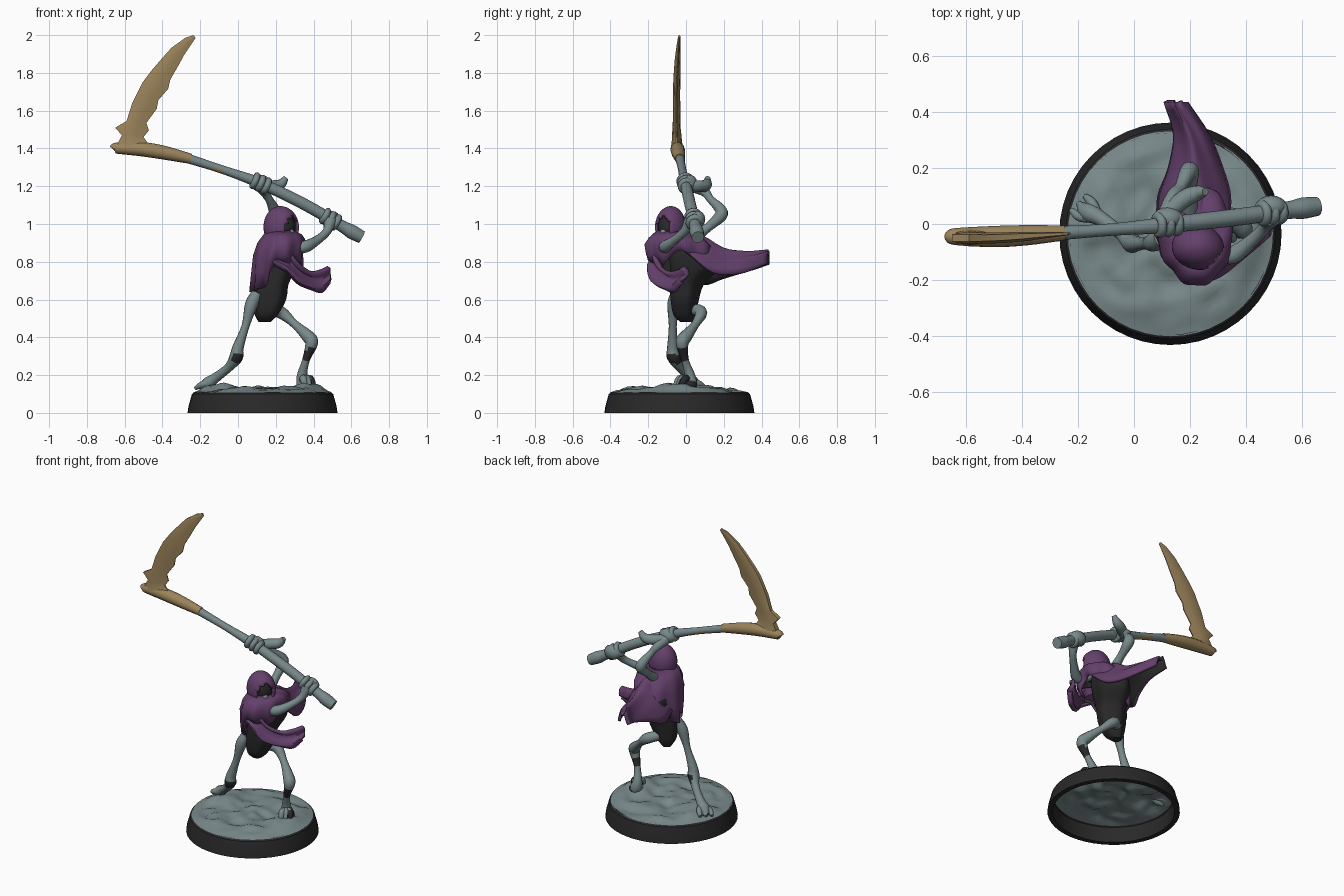
import bpy, bmesh, math
from mathutils import Vector, noise


def material(name, rgb):
    m = bpy.data.materials.new(name)
    m.diffuse_color = (*rgb, 1)
    return m


BONE = material("grey_bone", (0.19, 0.25, 0.255))
DARK = material("black", (0.022, 0.022, 0.022))
CLOTH = material("purple_cloth", (0.13, 0.052, 0.15))
BRASS = material("old_brass", (0.33, 0.23, 0.105))


def finish(name, bm, mats, dark=None, thick=0, angle=50):
    if dark:
        for f in bm.faces:
            if dark(f.calc_center_median()):
                f.material_index = 1
    me = bpy.data.meshes.new(name)
    bm.to_mesh(me)
    bm.free()
    for m in mats:
        me.materials.append(m)
    ob = bpy.data.objects.new(name, me)
    bpy.context.collection.objects.link(ob)
    bpy.ops.object.select_all(action='DESELECT')
    ob.select_set(True)
    bpy.context.view_layer.objects.active = ob
    bpy.ops.object.shade_smooth_by_angle(angle=math.radians(angle))
    if thick:
        s = ob.modifiers.new("thickness", 'SOLIDIFY')
        s.thickness = thick
        s.offset = -1
        s.material_offset = len(mats) - 1
    return ob


def loft(name, rings, mats, closed=True, caps=(True, True), **kw):
    bm = bmesh.new()
    vs = [[bm.verts.new(p) for p in r] for r in rings]
    n = len(rings[0])
    for a, b in zip(vs, vs[1:]):
        for i in range(n if closed else n - 1):
            j = (i + 1) % n
            bm.faces.new((a[i], a[j], b[j], b[i]))
    for wanted, ring in zip(caps, (vs[0], vs[-1])):
        if wanted:
            bm.faces.new(ring)
    if any(caps):
        bmesh.ops.recalc_face_normals(bm, faces=bm.faces[:])
    return finish(name, bm, mats, **kw)


OPEN = (False, False)


def spline(pts, steps=4):
    # smooth curve through tuples of any length
    P = [Vector(p) for p in pts]
    P = [P[0] * 2 - P[1]] + P + [P[-1] * 2 - P[-2]]
    out = []
    for a, b, c, d in zip(P, P[1:], P[2:], P[3:]):
        for k in range(steps):
            t = k / steps
            out.append((b * 2 + (c - a) * t + (a * 2 - b * 5 + c * 4 - d) * t * t
                        + (b * 3 - a - c * 3 + d) * t ** 3) / 2)
    return out + [P[-2]]


def tube(name, pts, mat=BONE, second=DARK, dark=None, sides=12):
    S = spline(pts)
    C = [Vector(p[:3]) for p in S]
    u, rings = Vector((0.31, 0.87, 0.4)), []
    for i, c in enumerate(C):
        t = (C[min(i + 1, len(C) - 1)] - C[max(i - 1, 0)]).normalized()
        u = (u - t * u.dot(t)).normalized()
        w = t.cross(u)
        rings.append([c + (u * math.cos(a) + w * math.sin(a)) * max(S[i][3], 0.004)
                      for a in (math.tau * k / sides for k in range(sides))])
    return loft(name, rings, [mat, second] if dark else [mat], dark=dark)


def ball(name, loc, size, mat):
    bm = bmesh.new()
    bmesh.ops.create_uvsphere(bm, u_segments=18, v_segments=12, radius=1)
    for v in bm.verts:
        v.co = Vector([l + s * c for l, s, c in zip(loc, size, v.co)])
    return finish(name, bm, [mat])


def ellipse(cx, cy, z, rx, ry, n=40):
    return [(cx + rx * math.cos(math.tau * i / n), cy + ry * math.sin(math.tau * i / n), z) for i in range(n)]


# Hollow base rim and rough ground
BX, BY = 0.13, -0.035
rim = [(0.362, 0.1), (0.365, 0.0), (0.397, 0.0), (0.392, 0.035), (0.374, 0.1), (0.36, 0.11)]
loft("base_rim", [ellipse(BX, BY, z, r, r, 48) for r, z in rim], [DARK], caps=OPEN, angle=30)


def ground_z(x, y, r):
    n = noise.noise(Vector((x * 7, y * 10, 1.3))) + 0.6 * noise.noise(Vector((x * 15, y * 15, 4)))
    mound = 0.04 * math.exp(-((x + 0.1) ** 2 + (y - 0.04) ** 2) / 0.007)
    mound += 0.045 * math.exp(-((x - 0.36) ** 2 + (y + 0.01) ** 2) / 0.006)
    return 0.108 + min(1, (0.37 - r) * 14) * (0.017 + 0.028 * n + mound)


ground = []
for k in range(19):
    r = max(0.366 - k * 0.02, 0.006)
    ground.append([(x, y, ground_z(x, y, r)) for x, y, z in ellipse(BX, BY, 0, r, r, 48)])
loft("ground", ground, [BONE], caps=(False, True))

# Legs, darkened at the shins, with toes
tube("right_leg", [(0.1, -0.05, 0.63, 0.032), (0.07, -0.065, 0.57, 0.034), (0.04, -0.07, 0.46, 0.021),
                   (0.0, -0.07, 0.345, 0.03), (-0.01, -0.065, 0.295, 0.036), (-0.05, -0.03, 0.24, 0.024),
                   (-0.12, 0.02, 0.185, 0.027), (-0.16, 0.04, 0.155, 0.034), (-0.19, 0.06, 0.13, 0.02)],
     dark=lambda c: 0.26 < c.z < 0.31 and c.x > -0.03)
tube("left_leg", [(0.17, 0.04, 0.55, 0.03), (0.23, 0.08, 0.53, 0.033), (0.3, 0.05, 0.47, 0.022),
                  (0.37, 0.0, 0.405, 0.034), (0.39, -0.02, 0.37, 0.034), (0.36, -0.005, 0.28, 0.02),
                  (0.34, 0.02, 0.2, 0.028), (0.35, 0.02, 0.15, 0.04), (0.37, 0.0, 0.12, 0.036)],
     dark=lambda c: 0.28 < c.z < 0.34 or c.z < 0.17 and c.x > 0.36)
for i in (-1, 0, 1):
    tube("right_toe", [(-0.13, 0.03, 0.165, 0.02), (-0.17 + i * 0.02, 0.05 + i * 0.025, 0.15, 0.018),
                       (-0.2 + i * 0.025, 0.075 + i * 0.025, 0.13, 0.01)])
    tube("left_toe", [(0.345, 0.01, 0.17, 0.022), (0.365 + i * 0.018, -0.02 + i * 0.015, 0.18, 0.02),
                      (0.38 + i * 0.025, -0.045 + i * 0.015, 0.13, 0.012)], dark=lambda c: c.x > 0.385)

# Dark robe on the body, slanting back under the cape
body = [(0.48, 0.14, 0.0, 0.03, 0.03), (0.52, 0.15, -0.01, 0.06, 0.06), (0.6, 0.165, -0.01, 0.088, 0.075),
        (0.68, 0.175, 0.0, 0.09, 0.09), (0.76, 0.2, 0.035, 0.1, 0.125), (0.84, 0.21, 0.025, 0.098, 0.12),
        (0.93, 0.22, -0.04, 0.055, 0.06)]
robe = []
for z, cx, cy, rx, ry in spline(body, 3):
    robe.append([(cx + (x - cx) * k, cy + (y - cy) * k, zz) for i, (x, y, zz) in enumerate(ellipse(cx, cy, z, rx, ry))
                 for k in (1 + 0.05 * math.sin(i * math.tau / 8),)])
loft("dark_robe", robe, [DARK])

# Purple mantle: hem height depends on direction around the body
hem = [0.86, 0.8, 0.73, 0.68, 0.64, 0.66, 0.78, 0.78, 0.86]
N = 64
mantle = []
for t, rx, ry, cy in ((0, 0.14, 0.15, -0.03), (0.3, 0.138, 0.182, -0.035), (0.6, 0.135, 0.186, -0.04),
                      (0.8, 0.118, 0.15, -0.05), (1, 0.075, 0.085, -0.07)):
    ring = []
    for i in range(N):
        a, f = math.tau * i / N, i * 8 / N
        k = int(f)
        s = (f - k) ** 2 * (3 - 2 * (f - k))
        low = hem[k] * (1 - s) + hem[k + 1] * s
        fold = 1 + 0.06 * (1 - t) * math.sin(a * 9) - max(0, 0.8 - low) * (1 - t) * max(0, -math.sin(a)) * 2
        ring.append((0.205 + 0.02 * t + rx * fold * math.cos(a), cy + ry * fold * math.sin(a),
                     low + (0.965 - low) * t))
    mantle.append(ring)
loft("mantle", mantle, [CLOTH, DARK], caps=OPEN, thick=0.014)

# Cape blown out behind: y, centre x, half width, top z, low z, right side drop
cape = []
for y, cx, hw, top, low, d in spline([(0.0, 0.21, 0.13, 0.955, 0.76, 0.5), (0.1, 0.215, 0.132, 0.925, 0.68, 0.65),
                                      (0.2, 0.22, 0.1, 0.865, 0.705, 0.85), (0.32, 0.205, 0.066, 0.85, 0.745, 0.95),
                                      (0.435, 0.15, 0.045, 0.862, 0.795, 0.9)]):
    cape.append([(cx + hw * u, y, top - (top - low) * u * u * (d if u > 0 else 1)
                  + 0.01 * math.sin(u * 7 + y * 9)) for u in (k / 10 - 1 for k in range(21))])
loft("cape", cape, [CLOTH, DARK], closed=False, caps=OPEN, thick=0.018)

# Loose cloth tail at the side: x, y, top z, low z
tail = []
for x, y, top, low in spline([(0.2, -0.17, 0.88, 0.78), (0.27, -0.185, 0.85, 0.74), (0.33, -0.165, 0.78, 0.68),
                              (0.4, -0.11, 0.735, 0.65), (0.46, -0.06, 0.745, 0.635), (0.505, -0.02, 0.765, 0.685)]):
    tail.append([(x - 0.015, y + 0.025 * math.sin(k * math.pi / 3), top + (low - top) * k / 6) for k in range(7)])
loft("cloth_tail", tail, [CLOTH], closed=False, caps=OPEN, thick=0.022)

# Hood with an open face, and the shadowed head inside
face = Vector((0.8, -0.58, -0.12)).normalized()
bm = bmesh.new()
bmesh.ops.create_uvsphere(bm, u_segments=32, v_segments=20, radius=1)
bmesh.ops.delete(bm, geom=[f for f in bm.faces if f.calc_center_median().normalized().dot(face) > 0.76], context='FACES')
for v in bm.verts:
    c = v.co
    v.co = Vector((0.225 + 0.09 * c.x, -0.08 + 0.08 * c.y, 0.985 + 0.11 * c.z)) + face * 0.012 * max(0, c.dot(face))
finish("hood", bm, [CLOTH, DARK], thick=0.014)
ball("head_shadow", (0.24, -0.092, 0.985), (0.062, 0.056, 0.075), DARK)
ball("jaw", (0.277, -0.115, 0.955), (0.022, 0.022, 0.022), BONE)

# Arms
tube("left_arm", [(0.26, -0.06, 0.92, 0.03), (0.31, -0.1, 0.885, 0.028), (0.355, -0.11, 0.88, 0.033),
                  (0.42, -0.06, 0.915, 0.024), (0.47, -0.01, 0.96, 0.023), (0.49, 0.025, 1.02, 0.036)])
tube("right_arm", [(0.2, 0.05, 0.93, 0.03), (0.2, 0.12, 0.985, 0.024), (0.2, 0.185, 1.045, 0.033),
                   (0.19, 0.18, 1.08, 0.03), (0.165, 0.13, 1.13, 0.021), (0.14, 0.1, 1.17, 0.026), (0.12, 0.04, 1.2, 0.033)])
tube("right_wrist_spur", [(0.12, 0.04, 1.2, 0.03), (0.18, 0.09, 1.2, 0.032), (0.225, 0.11, 1.21, 0.028),
                          (0.255, 0.115, 1.245, 0.014)])

# Shaft, its brass chip, and the gripping fingers
tube("scythe_shaft", [(0.655, 0.063, 0.93, 0.034), (0.6, 0.056, 0.96, 0.038), (0.54, 0.048, 0.995, 0.031),
                      (0.35, 0.022, 1.105, 0.031), (0.12, -0.003, 1.215, 0.029), (-0.08, -0.02, 1.287, 0.022),
                      (-0.3, -0.035, 1.358, 0.026)],
     second=BRASS, dark=lambda c: -0.13 < c.x < -0.06 and c.z < 1.287 - (c.x + 0.08) * 0.33)
for name, c, q in (("right", Vector((0.12, 0.0, 1.215)), Vector((-0.9, -0.1, 0.4))),
                   ("left", Vector((0.49, 0.042, 1.025)), Vector((-0.86, -0.1, 0.5)))):
    ball(name + "_palm", c + Vector((0, 0.02, 0)), (0.055, 0.04, 0.045), BONE)
    for i in (-1, 0, 1):
        bpy.ops.mesh.primitive_torus_add(location=c + q * i * 0.034, rotation=q.to_track_quat('Z', 'Y').to_euler(),
                                         major_radius=0.031, minor_radius=0.017, major_segments=20, minor_segments=8)
        ob = bpy.context.object
        ob.name = name + "_finger"
        ob.data.materials.append(BONE)
        bpy.ops.object.shade_smooth_by_angle(angle=1)

# Brass socket and notched blade: spine x, z, edge x, z, half thickness, y
tube("blade_socket", [(-0.66, -0.045, 1.395, 0.02), (-0.64, -0.045, 1.402, 0.03), (-0.5, -0.045, 1.395, 0.038),
                      (-0.38, -0.04, 1.375, 0.036), (-0.25, -0.032, 1.345, 0.027)], BRASS)
blade = []
for ax, az, bx, bz, h, y in ((-0.645, 1.4, -0.44, 1.41, 0.034, -0.047), (-0.635, 1.43, -0.475, 1.425, 0.028, -0.048),
                             (-0.615, 1.47, -0.5, 1.46, 0.025, -0.049), (-0.65, 1.51, -0.472, 1.495, 0.022, -0.05),
                             (-0.59, 1.545, -0.485, 1.535, 0.02, -0.05), (-0.56, 1.64, -0.43, 1.61, 0.02, -0.05),
                             (-0.535, 1.69, -0.422, 1.655, 0.019, -0.05), (-0.505, 1.75, -0.37, 1.715, 0.019, -0.049),
                             (-0.46, 1.81, -0.358, 1.765, 0.018, -0.047), (-0.4, 1.88, -0.315, 1.84, 0.016, -0.044),
                             (-0.35, 1.935, -0.285, 1.895, 0.012, -0.041), (-0.28, 1.985, -0.245, 1.955, 0.008, -0.037),
                             (-0.235, 2.0, -0.225, 1.985, 0.005, -0.035)):
    m = [((ax + (bx - ax) * t, az + (bz - az) * t), s * h) for t, s in
         ((0, 0.6), (0.3, 1), (0.65, 0.7), (1, 0.15), (1, -0.15), (0.65, -0.7), (0.3, -1), (0, -0.6))]
    blade.append([(p[0], y + o, p[1]) for p, o in m])
loft("scythe_blade", blade, [BRASS], angle=40)
